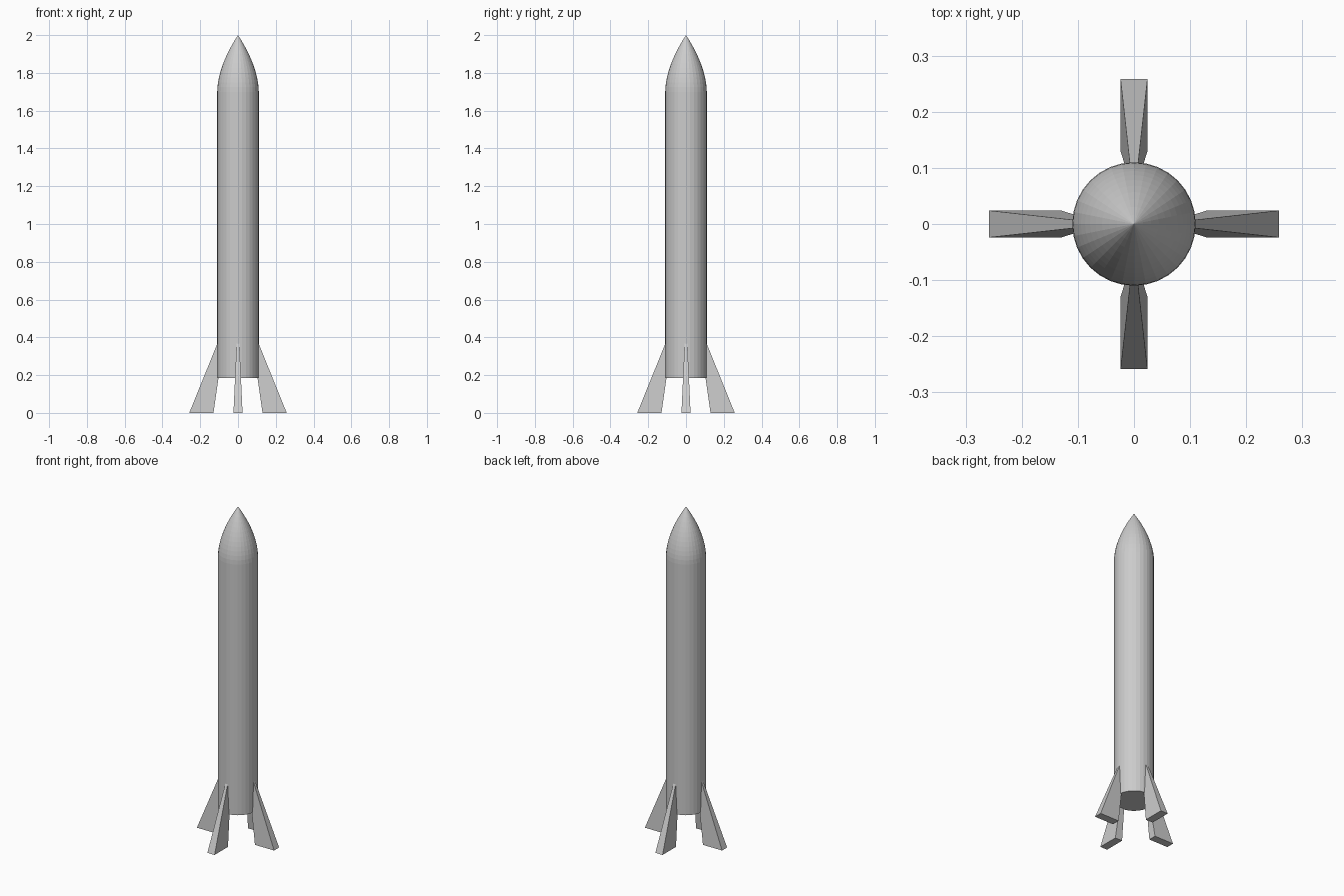
import bpy, bmesh, math
from mathutils import Matrix

if "Cube" in bpy.data.objects:
    bpy.data.objects.remove(bpy.data.objects["Cube"])

SIDES = 32
RADIUS = 0.11


def add_object(name, bm):
    bmesh.ops.recalc_face_normals(bm, faces=bm.faces)
    mesh = bpy.data.meshes.new(name)
    bm.to_mesh(mesh)
    bm.free()
    obj = bpy.data.objects.new(name, mesh)
    bpy.context.collection.objects.link(obj)
    return obj


# Rocket hull: straight tube with a curved nose, closed at the bottom
nose_base, tip, rings = 1.70, 2.0, 12
profile = [(RADIUS, 0.186)]
for i in range(rings):
    t = i / rings
    profile.append((RADIUS * (1 - t ** 1.8), nose_base + (tip - nose_base) * t))

bm = bmesh.new()
loops = []
for r, z in profile:
    loops.append([bm.verts.new((r * math.cos(2 * math.pi * k / SIDES),
                                r * math.sin(2 * math.pi * k / SIDES), z))
                  for k in range(SIDES)])
for low, high in zip(loops, loops[1:]):
    for k in range(SIDES):
        n = (k + 1) % SIDES
        bm.faces.new((low[k], low[n], high[n], high[k]))
top = bm.verts.new((0, 0, tip))
for k in range(SIDES):
    bm.faces.new((loops[-1][k], loops[-1][(k + 1) % SIDES], top))
bm.faces.new(loops[0][::-1])
add_object("hull", bm)


# Four tapered fins, narrowing upward into the hull
def add_fin(name, angle):
    bm = bmesh.new()
    sections = []
    for inner, outer, half, z in ((0.13, 0.258, 0.024, 0), (0.072, 0.096, 0.006, 0.40)):
        sections.append([bm.verts.new((x, y, z)) for x, y in
                         ((inner, -half), (outer, -half), (outer, half), (inner, half))])
    low, high = sections
    bm.faces.new(low[::-1])
    bm.faces.new(high)
    for k in range(4):
        n = (k + 1) % 4
        bm.faces.new((low[k], low[n], high[n], high[k]))
    bmesh.ops.transform(bm, matrix=Matrix.Rotation(angle, 4, 'Z'), verts=bm.verts)
    add_object(name, bm)


for i, side in enumerate(("right", "back", "left", "front")):
    add_fin(side + "_fin", i * math.pi / 2)
